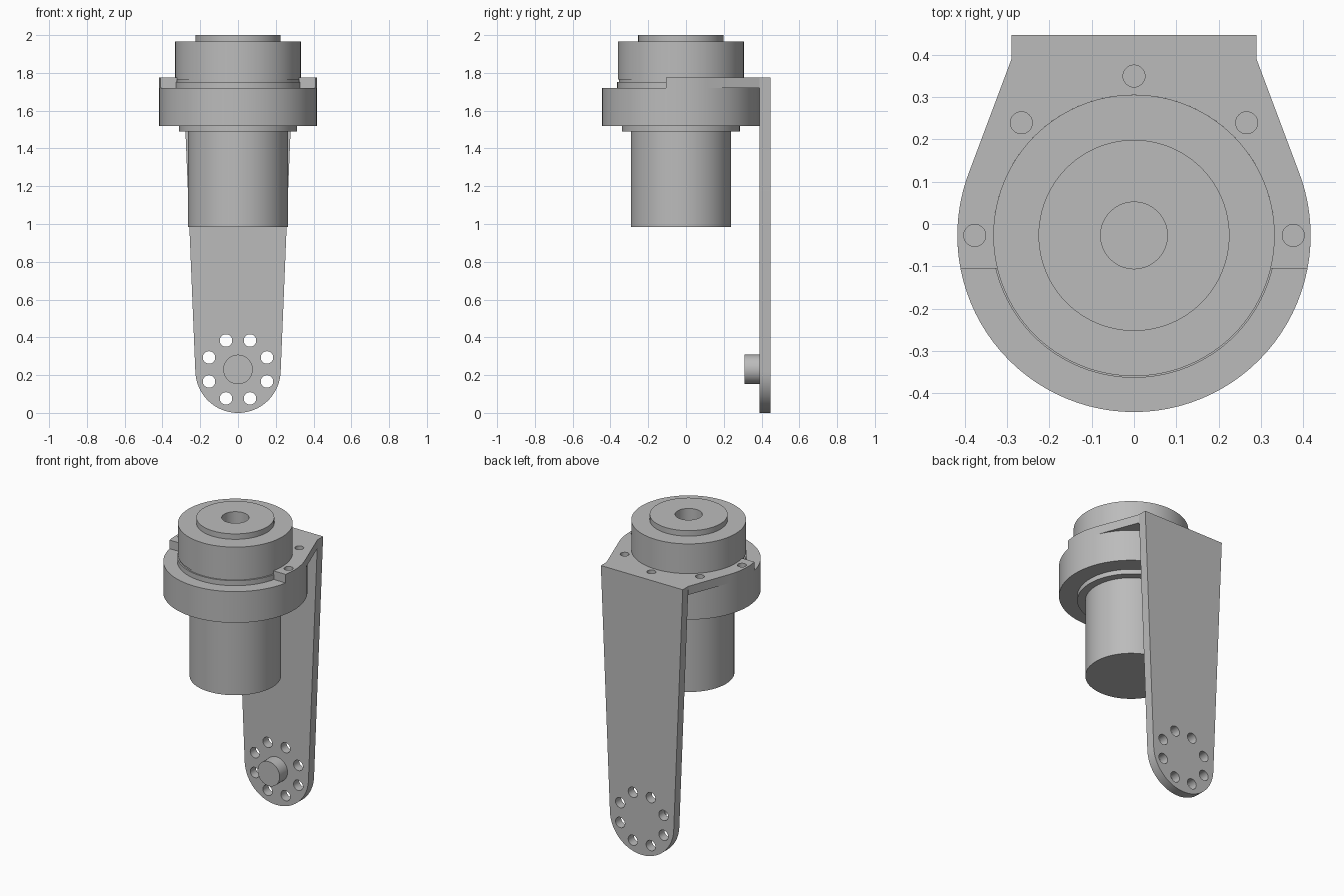
import bpy
import bmesh
from math import sin, cos, asin, acos, atan2, hypot, pi, radians

cube = bpy.data.objects.get("Cube")
if cube:
    bpy.data.objects.remove(cube)

AXIS_Y = -0.027      # vertical axis of the motor
FLANGE_R = 0.418
DRUM_R = 0.333
CORNER = (0.29, 0.39)
TOP = 1.775
FLANGE_TOP = 1.72

grey = bpy.data.materials.new("grey_metal")
grey.use_nodes = True
colour = (0.5, 0.5, 0.5, 1)
grey.diffuse_color = colour
grey.node_tree.nodes["Principled BSDF"].inputs["Base Color"].default_value = colour


def finish(obj):
    obj.data.materials.clear()
    obj.data.materials.append(grey)
    bpy.ops.object.select_all(action="DESELECT")
    obj.select_set(True)
    bpy.context.view_layer.objects.active = obj
    if obj.type == "CURVE":
        bpy.ops.object.convert(target="MESH")
        obj = bpy.context.object
        bm = bmesh.new()
        bm.from_mesh(obj.data)
        bmesh.ops.remove_doubles(bm, verts=bm.verts, dist=0.0001)
        bmesh.ops.recalc_face_normals(bm, faces=bm.faces)
        bm.to_mesh(obj.data)
        bm.free()
    bpy.ops.object.shade_smooth_by_angle(angle=radians(30))
    return obj


def lathe(name, profile, location=(0, AXIS_Y, 0), tilt=0):
    """Revolve (radius, height) points around the local z axis."""
    bm = bmesh.new()
    verts = [bm.verts.new((r, 0, z)) for r, z in profile]
    edges = [bm.edges.new(pair) for pair in zip(verts, verts[1:])]
    bmesh.ops.spin(bm, geom=verts + edges, cent=(0, 0, 0), axis=(0, 0, 1),
                   angle=2 * pi, steps=96)
    bmesh.ops.remove_doubles(bm, verts=bm.verts, dist=0.0001)
    bmesh.ops.recalc_face_normals(bm, faces=bm.faces)
    mesh = bpy.data.meshes.new(name)
    bm.to_mesh(mesh)
    bm.free()
    obj = bpy.data.objects.new(name, mesh)
    bpy.context.collection.objects.link(obj)
    obj.location = location
    obj.rotation_euler.x = tilt
    return finish(obj)


def disc(name, r, low, high, **place):
    return lathe(name, [(0, low), (r, low), (r, high), (0, high)], **place)


def arc(cx, cy, r, start, end, steps=48):
    angles = [start + (end - start) * i / steps for i in range(steps + 1)]
    return [(cx + r * cos(a), cy + r * sin(a)) for a in angles]


def tangent_angle(cy, r, point):
    """Angle on a circle at (0, cy) where the line to the point touches it."""
    dx, dy = point[0], point[1] - cy
    return atan2(dy, dx) - acos(r / hypot(dx, dy))


def sheet(name, outline, holes, thickness, location, tilt=0):
    """Flat plate with round holes, extruded from closed outlines."""
    curve = bpy.data.curves.new(name, "CURVE")
    curve.dimensions = "2D"
    curve.fill_mode = "BOTH"
    curve.extrude = thickness / 2
    loops = [outline] + [arc(x, y, r, 0, 2 * pi, 32)[:-1] for x, y, r in holes]
    for points in loops:
        spline = curve.splines.new("POLY")
        spline.points.add(len(points) - 1)
        for p, (x, y) in zip(spline.points, points):
            p.co = (x, y, 0, 1)
        spline.use_cyclic_u = True
    obj = bpy.data.objects.new(name, curve)
    bpy.context.collection.objects.link(obj)
    obj.location = location
    obj.rotation_euler.x = tilt
    return finish(obj)


# Motor stack on the vertical axis
disc("motor_can", 0.265, 0.985, 1.5)
disc("motor_collar", 0.312, 1.49, 1.53)
disc("flange", FLANGE_R, 1.52, FLANGE_TOP)
lathe("output_drum", [(0, 1.7), (0.337, 1.7), (0.337, 1.752), (0.328, 1.752),
                      (0.328, 1.764), (DRUM_R, 1.764), (DRUM_R, 1.965),
                      (0.226, 1.965), (0.226, 2), (0.079, 2),
                      (0.079, 1.75), (0, 1.75)])

# Horizontal bracket plate, open towards the front
front_drop = -0.105 - AXIS_Y
outer_start = asin(front_drop / FLANGE_R)
inner_start = asin(front_drop / DRUM_R)
touch = tangent_angle(AXIS_Y, FLANGE_R, CORNER)
right_edge = arc(0, AXIS_Y, FLANGE_R, outer_start, touch, 16) + [CORNER]
left_edge = [(-x, y) for x, y in reversed(right_edge)]
inner_edge = arc(0, AXIS_Y, DRUM_R, pi - inner_start, inner_start, 64)
bolts = [(0.377 * cos(k * pi / 4), AXIS_Y + 0.377 * sin(k * pi / 4), 0.026)
         for k in range(5)]
sheet("bracket_plate", right_edge + left_edge + inner_edge, bolts,
      TOP - FLANGE_TOP, (0, 0, (TOP + FLANGE_TOP) / 2))

# Vertical bracket arm with a rounded foot and a ring of holes
FOOT_Z, FOOT_R = 0.226, 0.226
touch = tangent_angle(FOOT_Z, FOOT_R, (CORNER[0], TOP))
foot = arc(0, FOOT_Z, FOOT_R, touch, -pi - touch)
ring = [(0.166 * cos((k + 0.5) * pi / 4), FOOT_Z + 0.004 + 0.166 * sin((k + 0.5) * pi / 4), 0.033)
        for k in range(8)]
sheet("bracket_arm", [(CORNER[0], TOP)] + foot + [(-CORNER[0], TOP)], ring,
      0.057, (0, CORNER[1] + 0.0285, 0), pi / 2)

# Pivot pin on the inner side of the foot
disc("pivot_pin", 0.078, 0, 0.09, location=(0, 0.4, FOOT_Z + 0.004), tilt=pi / 2)
